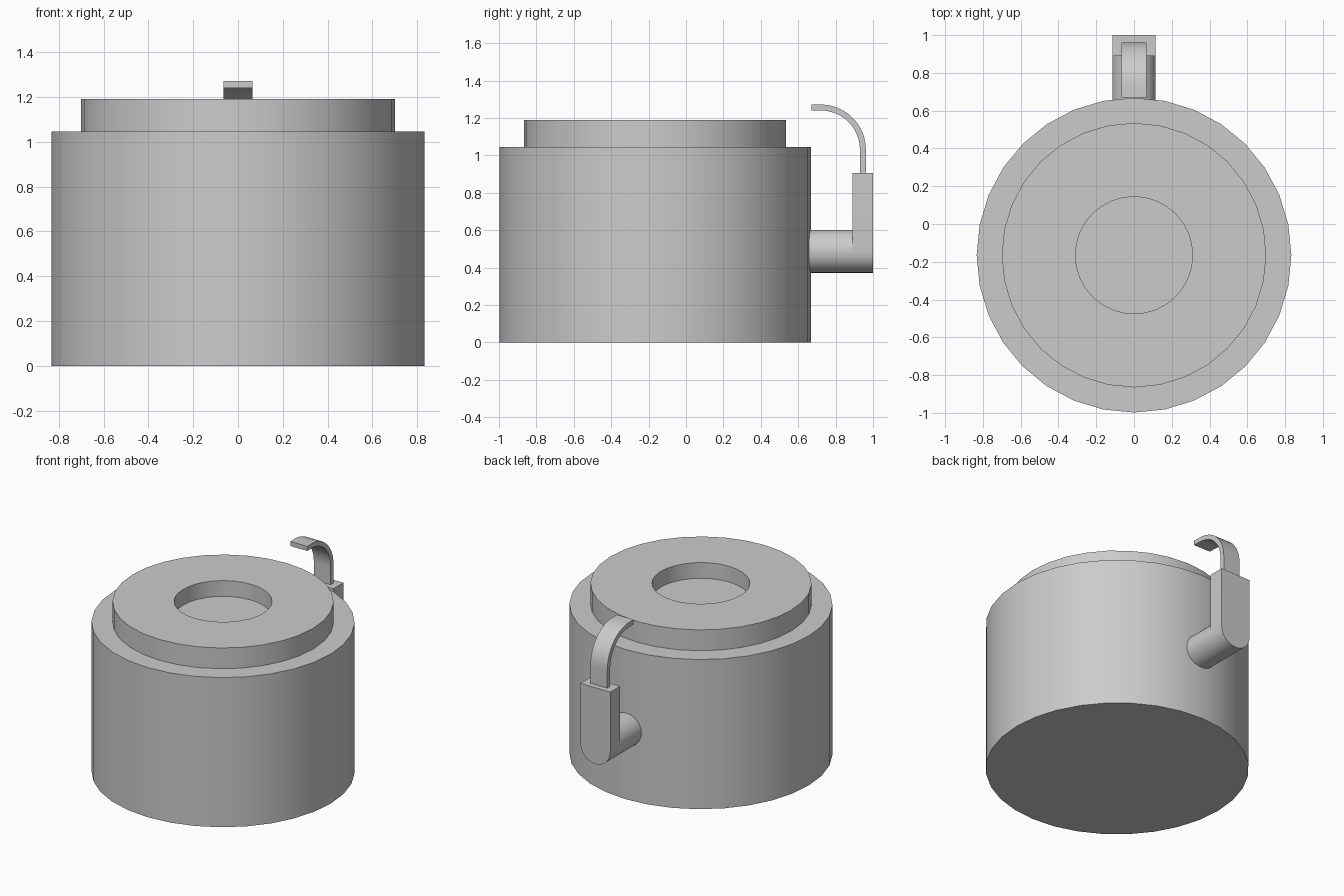
import bpy, bmesh, math

if "Cube" in bpy.data.objects:
    bpy.data.objects.remove(bpy.data.objects["Cube"])

CENTRE_Y = -0.165
SIDES = 32

grey = bpy.data.materials.new("plain grey")
grey.use_nodes = True
COLOUR = (0.6, 0.6, 0.6, 1)
grey.diffuse_color = COLOUR
grey.node_tree.nodes["Principled BSDF"].inputs["Base Color"].default_value = COLOUR


def finish(name, bm):
    """Turn a bmesh into a smooth, sharp-edged grey part."""
    bmesh.ops.recalc_face_normals(bm, faces=bm.faces)
    mesh = bpy.data.meshes.new(name)
    bm.to_mesh(mesh)
    bm.free()
    mesh.materials.append(grey)
    part = bpy.data.objects.new(name, mesh)
    bpy.context.collection.objects.link(part)
    bpy.ops.object.select_all(action="DESELECT")
    part.select_set(True)
    bpy.context.view_layer.objects.active = part
    bpy.ops.object.shade_smooth_by_angle(angle=math.radians(30))
    return part


def lathe(name, profile):
    """Spin (radius, z) rings around the vessel axis and cap both ends."""
    bm = bmesh.new()
    rings = []
    for radius, z in profile:
        angles = [math.tau * i / SIDES for i in range(SIDES)]
        rings.append([bm.verts.new((radius * math.cos(a), CENTRE_Y + radius * math.sin(a), z))
                      for a in angles])
    for low, high in zip(rings, rings[1:]):
        for i in range(SIDES):
            j = (i + 1) % SIDES
            bm.faces.new((low[i], low[j], high[j], high[i]))
    bm.faces.new(rings[0])
    bm.faces.new(rings[-1])
    return finish(name, bm)


def prism(name, outline, offset):
    """Extrude a closed 3D outline along an offset."""
    bm = bmesh.new()
    face = bm.faces.new([bm.verts.new(p) for p in outline])
    new = bmesh.ops.extrude_face_region(bm, geom=[face], use_keep_orig=True)
    moved = [v for v in new["geom"] if isinstance(v, bmesh.types.BMVert)]
    bmesh.ops.translate(bm, verts=moved, vec=offset)
    return finish(name, bm)


def arc(radius, start, end, steps):
    angles = [math.radians(start + (end - start) * i / steps) for i in range(steps + 1)]
    return [(radius * math.cos(a), radius * math.sin(a)) for a in angles]


# Round body with a stepped top and a shallow central recess
lathe("body", [(0.833, 0), (0.833, 1.045), (0.70, 1.045), (0.70, 1.19),
               (0.31, 1.19), (0.31, 1.08)])

# Horizontal arm joining the body to the bracket
ARM_R, ARM_Z = 0.115, 0.487
arm = [(x, 0.62, ARM_Z + z) for x, z in arc(ARM_R, 0, 360, 32)[:-1]]
prism("rear_arm", arm, (0, 0.28, 0))

# Upright bracket with a rounded lower end
bracket = [(x, 0.89, ARM_Z + z) for x, z in arc(ARM_R, 180, 360, 16)]
bracket += [(ARM_R, 0.89, 0.905), (-ARM_R, 0.89, 0.905)]
prism("rear_bracket", bracket, (0, 0.11, 0))

# Curved strap bending forward over the rim
BEND_Y, BEND_Z, HALF = 0.72, 1.03, 0.065
outer = [(0.962, 0.88)] + [(BEND_Y + y, BEND_Z + z) for y, z in arc(0.242, 0, 90, 12)]
inner = [(BEND_Y + y, BEND_Z + z) for y, z in arc(0.21, 90, 0, 12)] + [(0.93, 0.88)]
strap = outer + [(0.67, 1.272), (0.67, 1.24)] + inner
prism("strap", [(-HALF, y, z) for y, z in strap], (2 * HALF, 0, 0))
